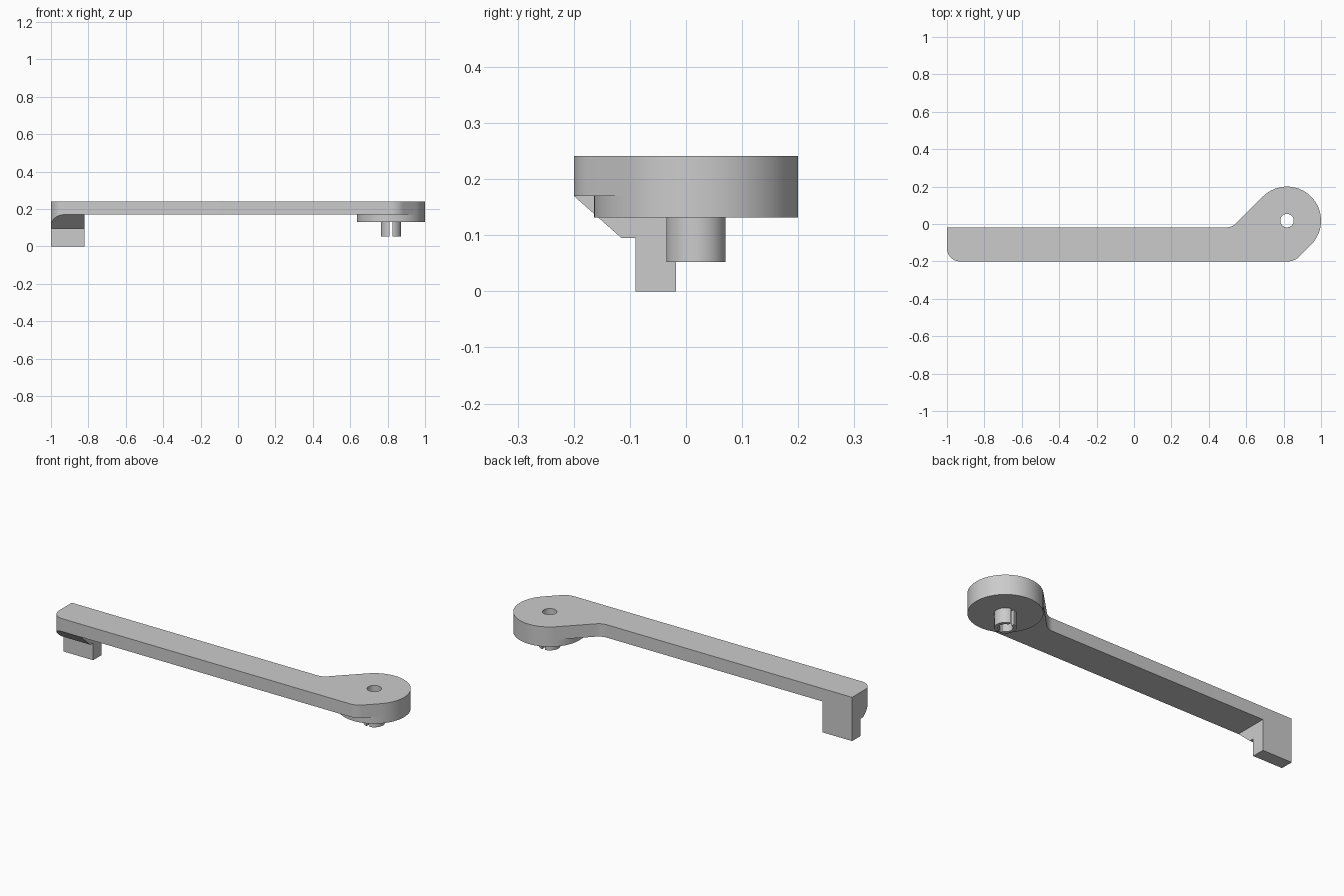
import bpy, bmesh, math
from mathutils import Vector

if "Cube" in bpy.data.objects:
    bpy.data.objects.remove(bpy.data.objects["Cube"])

grey = bpy.data.materials.new("plain grey")
grey.diffuse_color = (0.6, 0.6, 0.6, 1)
grey.use_nodes = True
grey.node_tree.nodes["Principled BSDF"].inputs["Base Color"].default_value = grey.diffuse_color

CX, CY, R = 0.818, 0.018, 0.182      # pivot head centre and radius
TOP, UNDER, HEAD_BOTTOM, PIN_BOTTOM = 0.241, 0.17, 0.132, 0.052
BACK, FRONT = -0.018, -0.2


def prism(name, points, offset, smooth=True):
    """Extrude a closed 3D polygon along an offset."""
    bm = bmesh.new()
    face = bm.faces.new([bm.verts.new(p) for p in points])
    new = bmesh.ops.extrude_face_region(bm, geom=[face])["geom"]
    bmesh.ops.translate(bm, vec=offset, verts=[v for v in new if isinstance(v, bmesh.types.BMVert)])
    bmesh.ops.recalc_face_normals(bm, faces=bm.faces)
    mesh = bpy.data.meshes.new(name)
    bm.to_mesh(mesh)
    bm.free()
    mesh.materials.append(grey)
    obj = bpy.data.objects.new(name, mesh)
    bpy.context.collection.objects.link(obj)
    return obj


def upright(name, outline, z0, z1):
    return prism(name, [(x, y, z0) for x, y in outline], (0, 0, z1 - z0))


def arc(cx, cy, r, a0, a1, n):
    return [(cx + r * math.cos(math.radians(a0 + (a1 - a0) * i / n)),
             cy + r * math.sin(math.radians(a0 + (a1 - a0) * i / n))) for i in range(n + 1)]


def circle(r, n=64):
    return arc(CX, CY, r, 0, 360, n)[:-1]


def fillet(before, corner, after, t, n=8):
    """Round a corner, with tangent points at distance t from it."""
    b, c, a = Vector(before), Vector(corner), Vector(after)
    u, v = (b - c).normalized(), (a - c).normalized()
    half = u.angle(v) / 2
    r = t * math.tan(half)
    centre = c + (u + v).normalized() * (t / math.cos(half))
    s, e = c + u * t - centre, c + v * t - centre
    total = s.angle(e)
    return [tuple(centre + (s * math.sin((1 - i / n) * total) + e * math.sin(i / n * total))
                  / math.sin(total)) for i in range(n + 1)]


def boolean(obj, cutter, operation):
    mod = obj.modifiers.new("cut", "BOOLEAN")
    mod.operation, mod.solver, mod.object = operation, "EXACT", cutter
    bpy.context.view_layer.objects.active = obj
    bpy.ops.object.modifier_apply(modifier=mod.name)


# Arm outline: straight bar flowing into the round head at 45 degrees
d = R * math.sqrt(0.5)
low_tangent, high_tangent = (CX + d, CY - d), (CX - d, CY + d)
low_corner = (low_tangent[0] - (low_tangent[1] - FRONT), FRONT)
high_corner = (high_tangent[0] - (high_tangent[1] - BACK), BACK)
outline = [(-1, BACK)]
outline += fillet((-1, BACK), (-1, FRONT), low_corner, 0.07, 12)
outline += fillet((-1, FRONT), low_corner, low_tangent, 0.035)
outline += arc(CX, CY, R, -45, 135, 32)
outline += fillet(high_tangent, high_corner, (-1, BACK), 0.03)

arm = upright("arm", outline, UNDER, TOP)
head = upright("pivot_head", circle(R), HEAD_BOTTOM, UNDER)
pin = upright("pivot_pin", circle(0.0535), PIN_BOTTOM, HEAD_BOTTOM)

# End hook: stepped profile trimmed to the arm outline
profile = [(FRONT, UNDER), (-0.115, 0.095), (-0.09, 0.095), (-0.09, 0), (BACK, 0), (BACK, UNDER)]
hook = prism("end_hook", [(-1, y, z) for y, z in profile], (0.18, 0, 0))
trim = upright("hook_trim", [(-1.1, 0.1)] + outline[1:14] + [(-0.7, FRONT), (-0.7, 0.1)], -0.1, 0.4)
trim_outline = [(-1, 0.1)]

# Hole through the head and pin, and a slot splitting the pin
hole = upright("hole_cutter", circle(0.036, 40), -0.1, 0.5)
slot = upright("slot_cutter", [(CX - 0.009, -0.1), (CX + 0.009, -0.1),
                               (CX + 0.009, 0.1), (CX - 0.009, 0.1)], -0.1, HEAD_BOTTOM)
for part in (arm, head, pin):
    boolean(part, hole, "DIFFERENCE")
boolean(pin, slot, "DIFFERENCE")
boolean(hook, trim, "INTERSECT")
for cutter in (hole, slot, trim):
    bpy.data.objects.remove(cutter)

# Smooth round walls, sharp edges
for part in (arm, head, pin, hook):
    bpy.ops.object.select_all(action="DESELECT")
    part.select_set(True)
    bpy.context.view_layer.objects.active = part
    bpy.ops.object.shade_smooth_by_angle(angle=math.radians(30))
